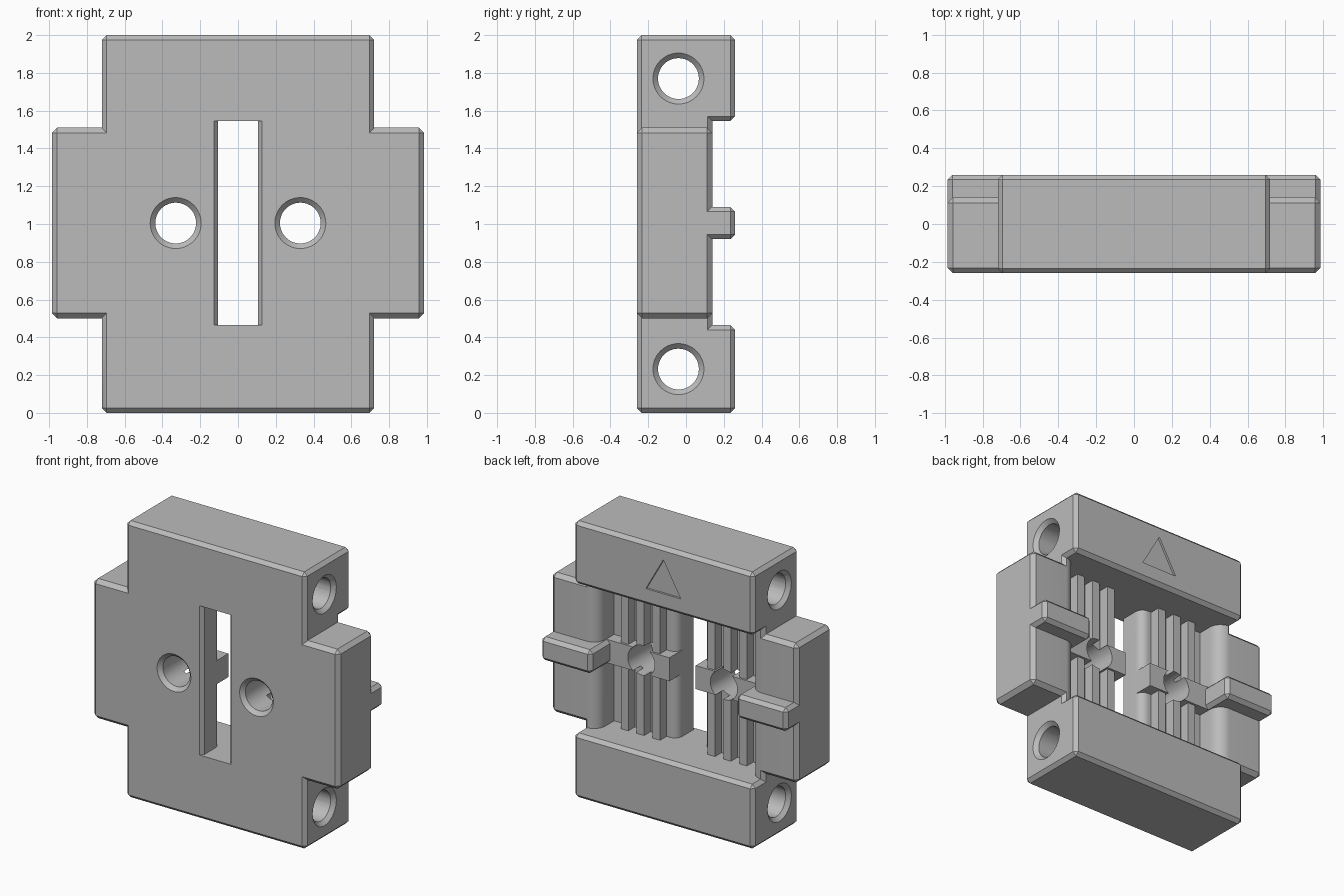
import bpy, bmesh, math
from mathutils import Matrix, Vector

cube = bpy.data.objects.get("Cube")
if cube:
    bpy.data.objects.remove(cube, do_unlink=True)

grey = bpy.data.materials.new("plain grey")
grey.use_nodes = True
colour = (0.5, 0.5, 0.5, 1)
grey.diffuse_color = colour
grey.node_tree.nodes["Principled BSDF"].inputs["Base Color"].default_value = colour


def to_object(name, bm):
    bmesh.ops.recalc_face_normals(bm, faces=bm.faces)
    mesh = bpy.data.meshes.new(name)
    bm.to_mesh(mesh)
    bm.free()
    mesh.materials.append(grey)
    ob = bpy.data.objects.new(name, mesh)
    bpy.context.collection.objects.link(ob)
    return ob


def box(name, x, y, z, bevel=0.0):
    """Box from (min, max) pairs with chamfered edges."""
    bm = bmesh.new()
    bmesh.ops.create_cube(bm, size=1)
    for v in bm.verts:
        v.co = Vector([(a + b) / 2 + c * (b - a) for c, (a, b) in zip(v.co, (x, y, z))])
    if bevel:
        bmesh.ops.bevel(bm, geom=bm.edges[:], offset=bevel, segments=1, affect='EDGES')
    return to_object(name, bm)


def prism(name, points, extrude):
    """Extrude a closed outline of 3D points."""
    bm = bmesh.new()
    face = bm.faces.new([bm.verts.new(p) for p in points])
    moved = bmesh.ops.extrude_face_region(bm, geom=[face])["geom"]
    bmesh.ops.translate(bm, vec=extrude, verts=[v for v in moved if isinstance(v, bmesh.types.BMVert)])
    return to_object(name, bm)


def cone(name, centre, axis, r1, r2, depth):
    bm = bmesh.new()
    turn = Vector((0, 0, 1)).rotation_difference(Vector(axis)).to_matrix().to_4x4()
    bmesh.ops.create_cone(bm, cap_ends=True, segments=48, radius1=r1, radius2=r2,
                          depth=depth, matrix=Matrix.Translation(centre) @ turn)
    return to_object(name, bm)


def combine(target, tool, operation):
    mod = target.modifiers.new(operation, 'BOOLEAN')
    mod.operation, mod.object, mod.solver = operation, tool, 'EXACT'
    bpy.context.view_layer.objects.active = target
    bpy.ops.object.modifier_apply(modifier=mod.name)
    bpy.data.objects.remove(tool, do_unlink=True)


def arc(cx, cy, r, steps=10):
    """Quarter round from the top to the inner side."""
    angles = [math.pi / 2 * (1 + i / steps) for i in range(steps + 1)]
    return [(cx + r * math.cos(a), cy + r * math.sin(a)) for a in angles]


# Body: plate, side wings and the two thick end bars
BACK, FRONT, DECK = 0.26, -0.26, 0.14
LOW, HIGH = 0.465, 1.545
body = box("clamp_body", (-0.72, 0.72), (FRONT, DECK), (0, 2), 0.025)
combine(body, box("wings", (-0.985, 0.985), (FRONT, DECK), (0.5, 1.51), 0.028), 'UNION')
for z in ((0, LOW), (HIGH, 2)):
    combine(body, box("end_bar", (-0.72, 0.72), (FRONT, BACK), z, 0.025), 'UNION')

# Rear pocket with rounded shoulders, open to the central slot
half = [(0.70, 0.4)] + arc(0.70, 0.05, 0.09) + [(0.61, -0.05)] + arc(0.165, -0.11, 0.06)
half += [(0.105, -0.235), (0.135, -0.27), (0.135, -0.3)]
outline = half + [(-x, y) for x, y in reversed(half)]
combine(body, prism("pocket", [(x, y, LOW) for x, y in outline], (0, 0, HIGH - LOW)), 'DIFFERENCE')

# Gripping ribs, cross bands and locating tabs on both halves
for side in (-1, 1):
    def span(a, b):
        return tuple(sorted((side * a, side * b)))
    for x in (0.22, 0.347, 0.474):
        combine(body, box("rib", span(x - 0.03, x + 0.03), (-0.1, 0.025), (LOW - 0.02, HIGH + 0.02)), 'UNION')
    combine(body, box("cross_band", span(0.105, 0.63), (-0.18, 0.04), (0.92, 1.09)), 'UNION')
    combine(body, box("tab", span(0.58, 0.985), (0, BACK), (0.92, 1.09), 0.025), 'UNION')

# Screw holes through the plate, countersunk at the front
for x in (-0.33, 0.33):
    combine(body, cone("screw_hole", (x, 0, 1.005), (0, 1, 0), 0.108, 0.108, 1), 'DIFFERENCE')
    combine(body, cone("countersink", (x, FRONT, 1.005), (0, 1, 0), 0.162, 0.108, 0.054), 'DIFFERENCE')

# Rod holes through the end bars, countersunk at both ends
for z in (0.232, 1.77):
    combine(body, cone("rod_hole", (0, -0.04, z), (1, 0, 0), 0.108, 0.108, 3), 'DIFFERENCE')
    for side in (-1, 1):
        combine(body, cone("countersink", (side * 0.72, -0.04, z), (-side, 0, 0), 0.162, 0.108, 0.054), 'DIFFERENCE')

# Shallow direction arrow in the back of the upper bar
arrow = [(-0.14, BACK - 0.015, 1.665), (0.14, BACK - 0.015, 1.665), (0, BACK - 0.015, 1.91)]
combine(body, prism("arrow_recess", arrow, (0, 0.1, 0)), 'DIFFERENCE')

# Smooth the round walls, keep the chamfers crisp
bpy.ops.object.select_all(action='DESELECT')
body.select_set(True)
bpy.context.view_layer.objects.active = body
bpy.ops.object.shade_smooth_by_angle(angle=math.radians(25))
